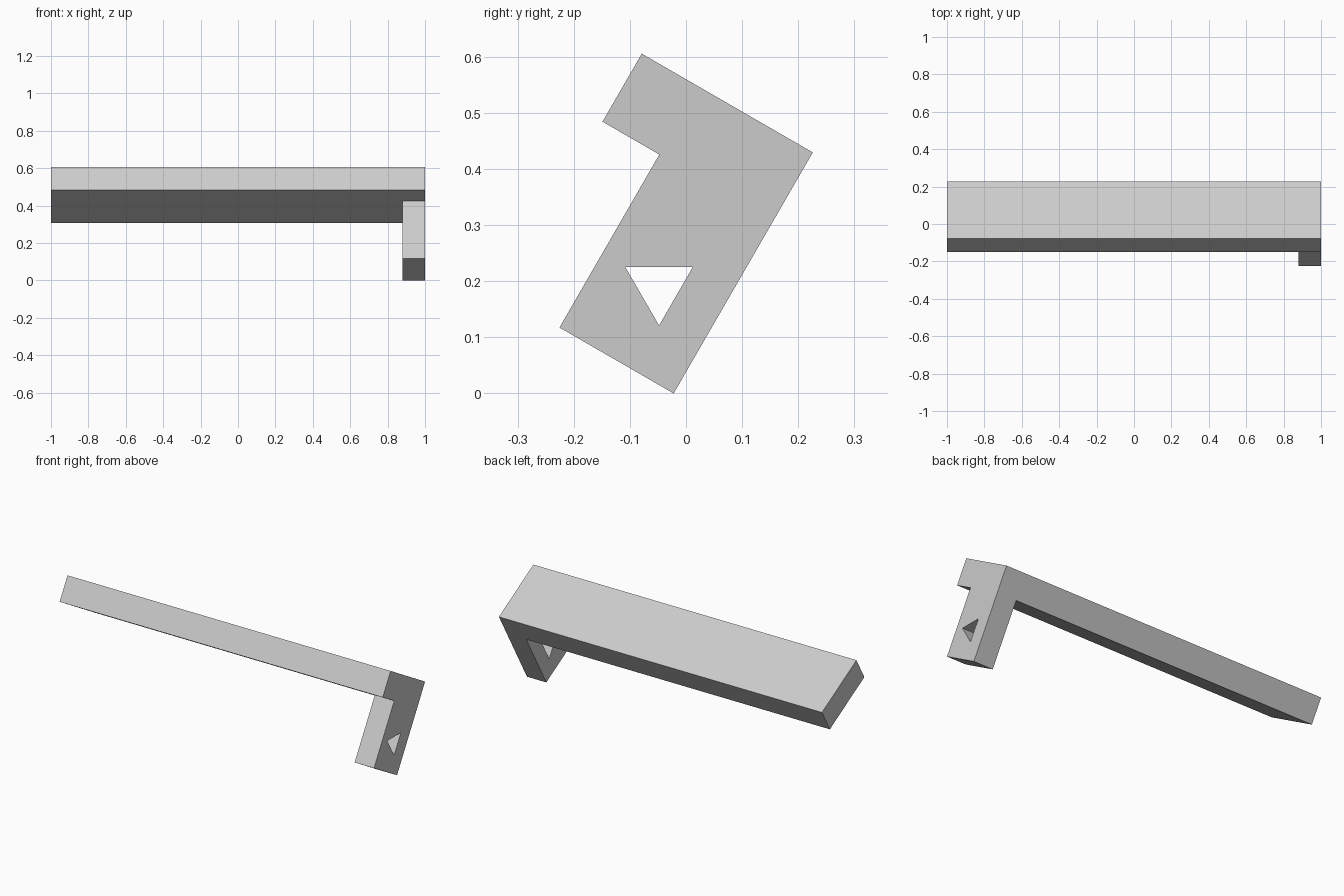
import bpy, bmesh
from math import radians
from mathutils import Matrix, Vector

cube = bpy.data.objects.get("Cube")
if cube:
    bpy.data.objects.remove(cube)

TILT = radians(-30)
DEPTH, LEG_DEPTH = 0.352, 0.235      # front-to-back, before tilting
TOP, UNDER = 0.496, 0.356            # slab heights, before tilting
LEG_X = 0.88                         # inner side of the leg

grey = bpy.data.materials.new("light_grey")
grey.use_nodes = True
colour = (0.6, 0.6, 0.6, 1)
grey.diffuse_color = colour
grey.node_tree.nodes["Principled BSDF"].inputs["Base Color"].default_value = colour


def make_object(name, bm):
    bmesh.ops.recalc_face_normals(bm, faces=bm.faces[:])
    mesh = bpy.data.meshes.new(name)
    bm.to_mesh(mesh)
    bm.free()
    mesh.materials.append(grey)
    obj = bpy.data.objects.new(name, mesh)
    bpy.context.collection.objects.link(obj)
    return obj


# Slab, split where the leg joins its underside
bm = bmesh.new()
bmesh.ops.create_cube(bm, size=1)
bmesh.ops.scale(bm, vec=(2, DEPTH, TOP - UNDER), verts=bm.verts[:])
bmesh.ops.translate(bm, vec=(0, -DEPTH / 2, (TOP + UNDER) / 2), verts=bm.verts[:])
for point, normal in (((LEG_X, 0, 0), (1, 0, 0)), ((0, -LEG_DEPTH, 0), (0, 1, 0))):
    bmesh.ops.bisect_plane(bm, geom=bm.verts[:] + bm.edges[:] + bm.faces[:],
                           plane_co=point, plane_no=normal)

# Leg, drawn down from the underside at the left end
bm.normal_update()
foot = [f for f in bm.faces if f.normal.z < -0.9
        and f.calc_center_median().x > LEG_X
        and f.calc_center_median().y > -LEG_DEPTH]
leg = bmesh.ops.extrude_face_region(bm, geom=foot)["geom"]
bmesh.ops.translate(bm, vec=(0, 0, -UNDER),
                    verts=[v for v in leg if isinstance(v, bmesh.types.BMVert)])
bmesh.ops.delete(bm, geom=[f for f in foot if f.is_valid], context="FACES_ONLY")
bmesh.ops.dissolve_limit(bm, angle_limit=0.01, verts=bm.verts[:], edges=bm.edges[:])

# Tilt the whole bracket forward onto the foot's back edge
bm.transform(Matrix.Translation((0, -0.022, 0)) @ Matrix.Rotation(TILT, 4, "X"))
bracket = make_object("shelf_bracket", bm)

# Triangular hole through the leg
bm = bmesh.new()
bmesh.ops.create_cone(bm, cap_ends=True, segments=3, radius1=0.0693,
                      radius2=0.0693, depth=0.3)
first = next(v.co for v in bm.verts if v.co.z > 0)
spin = Vector((first.x, first.y)).angle_signed(Vector((1, 0)))
bm.transform(Matrix.Translation((0.94, -0.048, 0.1905))
             @ Matrix.Rotation(radians(90), 4, "Y")
             @ Matrix.Rotation(-spin, 4, "Z"))
cutter = make_object("hole_cutter", bm)
cutter.hide_render = True
cutter.display_type = "WIRE"
cutter.hide_set(True)

cut = bracket.modifiers.new("triangular_hole", "BOOLEAN")
cut.operation = "DIFFERENCE"
cut.solver = "EXACT"
cut.object = cutter
